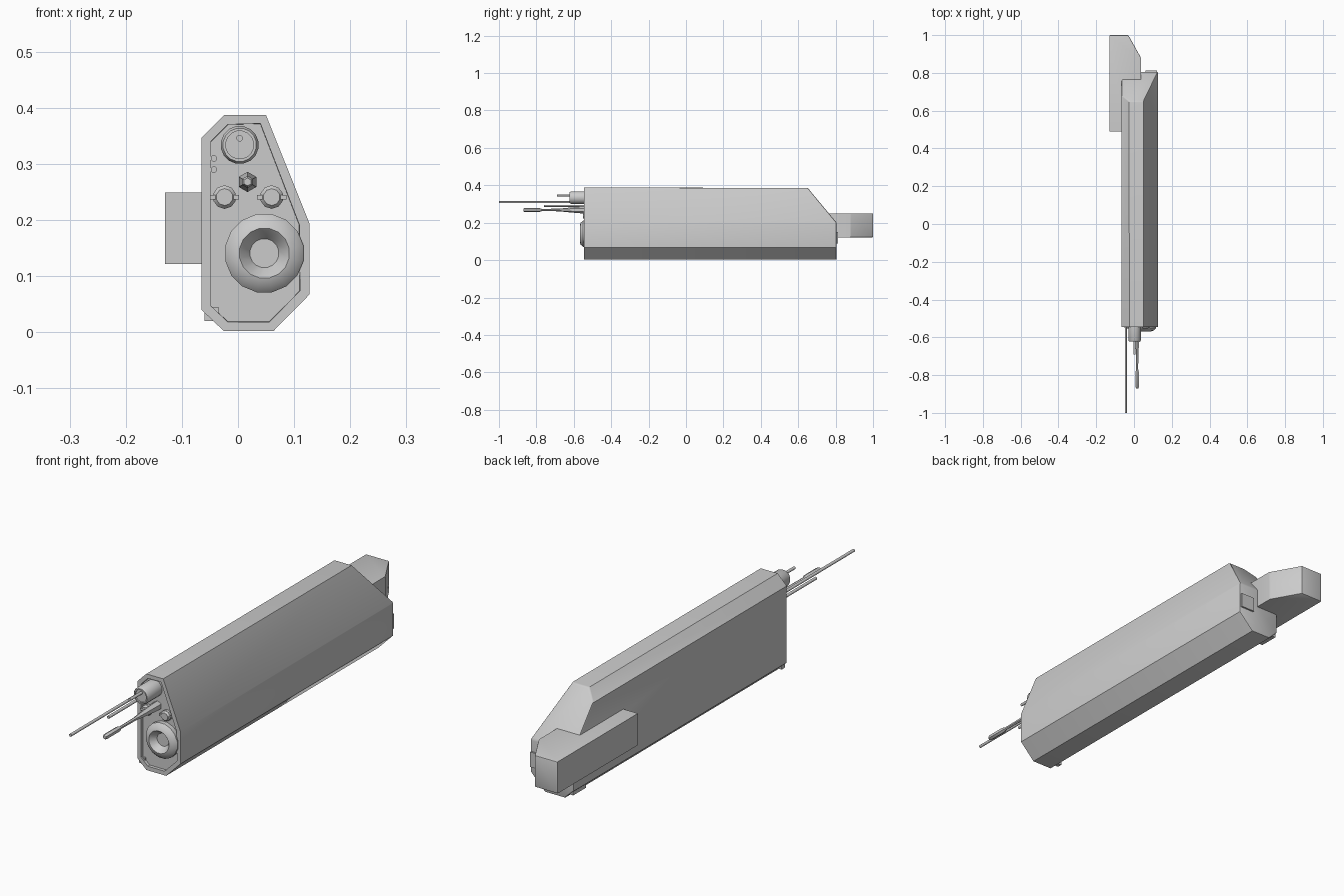
import bpy, bmesh, math
from mathutils import Vector

if "Cube" in bpy.data.objects:
    bpy.data.objects.remove(bpy.data.objects["Cube"])


def finish(name, bm, angle=30):
    bmesh.ops.recalc_face_normals(bm, faces=bm.faces[:])
    me = bpy.data.meshes.new(name)
    bm.to_mesh(me)
    bm.free()
    ob = bpy.data.objects.new(name, me)
    bpy.context.collection.objects.link(ob)
    bpy.ops.object.select_all(action='DESELECT')
    ob.select_set(True)
    bpy.context.view_layer.objects.active = ob
    bpy.ops.object.shade_smooth_by_angle(angle=math.radians(angle))
    return ob


def extrude(points, direction):
    bm = bmesh.new()
    face = bm.faces.new([bm.verts.new(p) for p in points])
    res = bmesh.ops.extrude_face_region(bm, geom=[face], use_keep_orig=True)
    verts = [g for g in res['geom'] if isinstance(g, bmesh.types.BMVert)]
    bmesh.ops.translate(bm, vec=direction, verts=verts)
    bmesh.ops.recalc_face_normals(bm, faces=bm.faces[:])
    return bm


def bevel_edges(bm, test, width):
    edges = [e for e in bm.edges if all(test(v.co) for v in e.verts)
             and e.calc_face_angle(0) > 0.3]
    bmesh.ops.bevel(bm, geom=edges, offset=width, segments=2,
                    profile=0.5, affect='EDGES')


def box(name, x0, x1, y0, y1, z0, z1):
    pts = [(x0, y0, z0), (x1, y0, z0), (x1, y0, z1), (x0, y0, z1)]
    return finish(name, extrude(pts, (0, y1 - y0, 0)))


def lathe(name, x, z, profile, sides, angle=30):
    """Turn (radius, y) points around an axis along y; radius 0 closes an end."""
    bm = bmesh.new()
    rings = []
    for r, y in profile:
        if r == 0:
            rings.append([bm.verts.new((x, y, z))] * sides)
        else:
            rings.append([bm.verts.new((x + r * math.cos(a), y, z + r * math.sin(a)))
                          for a in (math.tau * (i + 0.5) / sides for i in range(sides))])
    for a, b in zip(rings, rings[1:]):
        for i in range(sides):
            j = (i + 1) % sides
            quad = list(dict.fromkeys([a[i], a[j], b[j], b[i]]))
            bm.faces.new(quad)
    return finish(name, bm, angle)


FRONT, BACK = -0.545, 0.805

# Main casing: eight-sided section, sloped tail, recessed front panel
section = [(-0.025, 0.387), (0.05, 0.387), (0.127, 0.195), (0.127, 0.067),
           (0.063, 0.002), (-0.025, 0.002), (-0.065, 0.04), (-0.065, 0.347)]
bm = extrude([(x, FRONT, z) for x, z in section], (0, BACK - FRONT, 0))
geom = bm.verts[:] + bm.edges[:] + bm.faces[:]
cut = bmesh.ops.bisect_plane(bm, geom=geom, plane_co=(0, 0.65, 0.387),
                             plane_no=Vector((0, 0.187, 0.155)), clear_outer=True)
bmesh.ops.holes_fill(bm, edges=[e for e in cut['geom_cut']
                                if isinstance(e, bmesh.types.BMEdge)], sides=0)
bmesh.ops.recalc_face_normals(bm, faces=bm.faces[:])
bevel_edges(bm, lambda c: c.y > 0.6, 0.006)
bm.faces.ensure_lookup_table()
front = max((f for f in bm.faces if f.normal.y < -0.9), key=lambda f: f.calc_area())
bmesh.ops.inset_region(bm, faces=[front], thickness=0.018)
bmesh.ops.inset_region(bm, faces=[front], thickness=0.0005)
bmesh.ops.translate(bm, vec=(0, 0.012, 0), verts=front.verts[:])
finish("casing", bm)
PANEL = FRONT + 0.012

# Side pod at the tail
pod = [(-0.13, 0.49), (-0.13, 1.0), (-0.03, 1.0), (0.037, 0.88), (0.037, 0.70), (-0.05, 0.49)]
bm = extrude([(x, y, 0.122) for x, y in pod], (0, 0, 0.127))
bevel_edges(bm, lambda c: c.y > 0.8, 0.004)
finish("side_pod", bm)

# Small tabs on the lower left edge and the tail
box("front_tab", -0.06, -0.035, -0.54, -0.52, 0.02, 0.045)
box("rear_tab", -0.06, -0.035, 0.72, 0.80, 0.02, 0.045)
box("tail_plate", 0.06, 0.122, 0.79, 0.812, 0.09, 0.15)

# Lens with dished centre
lathe("lens", 0.047, 0.141,
      [(0, PANEL), (0.071, PANEL), (0.071, -0.551), (0.06, -0.563), (0.045, -0.568),
       (0.042, -0.565), (0.026, -0.542), (0, -0.542)], 16)

# Upper socket with rod
lathe("upper_socket", 0.003, 0.334,
      [(0, PANEL), (0.034, PANEL), (0.034, -0.615), (0.030, -0.622), (0.025, -0.622),
       (0.025, -0.616), (0, -0.616)], 16)

# Thin rods: x, z, tip
for name, x, z, tip in [("socket_rod", 0.003, 0.346, -0.69),
                        ("long_antenna", -0.043, 0.310, -1.0),
                        ("short_antenna", -0.043, 0.290, -0.76)]:
    lathe(name, x, z, [(0, PANEL), (0.006, PANEL), (0.006, tip), (0, tip)], 8, 50)

# Central probe with a thick tip
lathe("probe", 0.017, 0.268,
      [(0, PANEL), (0.018, PANEL), (0.018, -0.56), (0.013, -0.62), (0.007, -0.68),
       (0.006, -0.77), (0.011, -0.785), (0.011, -0.862), (0.007, -0.87), (0, -0.87)], 6)

# Pair of knobs with grip bars
for side, x in (("left", -0.024), ("right", 0.06)):
    lathe(side + "_knob", x, 0.241,
          [(0, PANEL), (0.021, PANEL), (0.021, -0.545), (0.015, -0.552), (0, -0.552)], 10)
    box(side + "_knob_bar", x - 0.026, x + 0.026, -0.55, PANEL, 0.237, 0.245)
